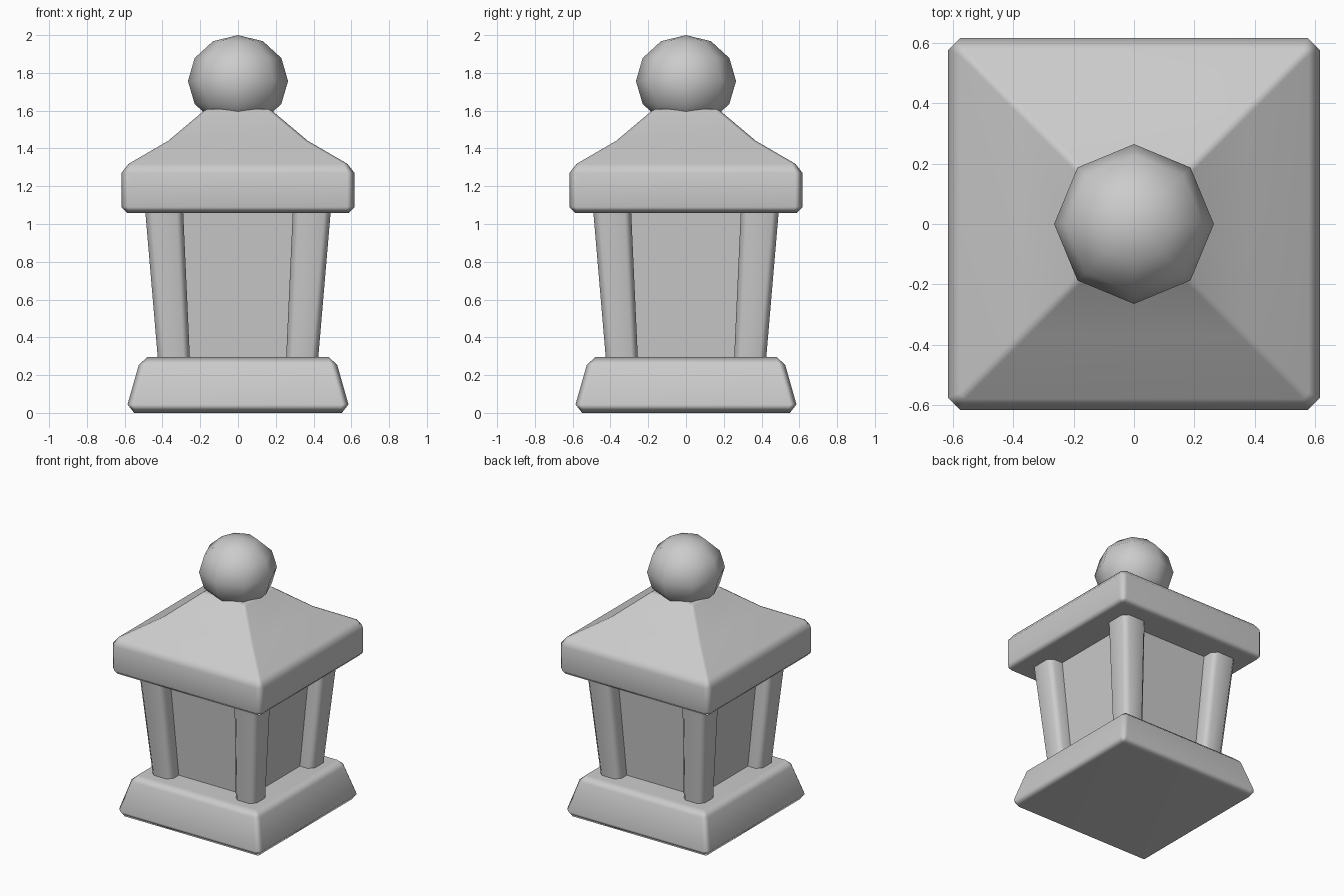
import bpy, bmesh, math

cube = bpy.data.objects.get("Cube")
if cube:
    bpy.data.objects.remove(cube, do_unlink=True)

STONE = (0.6, 0.6, 0.6, 1.0)
stone = bpy.data.materials.new("grey_stone")
stone.use_nodes = True
stone.diffuse_color = STONE
stone.node_tree.nodes["Principled BSDF"].inputs["Base Color"].default_value = STONE


def finish(bm, name, angle=None):
    """Turn a bmesh into a smooth-shaded stone part."""
    bmesh.ops.recalc_face_normals(bm, faces=bm.faces)
    mesh = bpy.data.meshes.new(name)
    bm.to_mesh(mesh)
    bm.free()
    mesh.materials.append(stone)
    obj = bpy.data.objects.new(name, mesh)
    bpy.context.collection.objects.link(obj)
    bpy.ops.object.select_all(action="DESELECT")
    obj.select_set(True)
    bpy.context.view_layer.objects.active = obj
    if angle is None:
        bpy.ops.object.shade_smooth()
    else:
        bpy.ops.object.shade_smooth_by_angle(angle=math.radians(angle))
        weighted = obj.modifiers.new("even_shading", "WEIGHTED_NORMAL")
        weighted.keep_sharp = True
    return obj


def square_ring(bm, half, z, chamfer, centre=(0, 0)):
    """Square outline with cut corners."""
    inner = half - chamfer
    points = []
    for sx, sy in ((1, 1), (-1, 1), (-1, -1), (1, -1)):
        pair = [(sx * half, sy * inner), (sx * inner, sy * half)]
        points += pair if sx * sy > 0 else pair[::-1]
    return [bm.verts.new((centre[0] + x, centre[1] + y, z)) for x, y in points]


def loft(name, sections, angle=65):
    """Stack square outlines into one closed solid."""
    bm = bmesh.new()
    rings = [square_ring(bm, *section) for section in sections]
    for low, high in zip(rings, rings[1:]):
        for i in range(len(low)):
            j = (i + 1) % len(low)
            bm.faces.new((low[i], low[j], high[j], high[i]))
    bm.faces.new(rings[0][::-1])
    bm.faces.new(rings[-1])
    return finish(bm, name, angle)


# Sloped base slab
loft("base", [(0.55, 0.0, 0.01), (0.585, 0.045, 0.035),
              (0.525, 0.255, 0.035), (0.48, 0.295, 0.01)])

# Recessed lantern body, widening upwards
loft("body", [(0.325, 0.27, 0.005), (0.385, 1.08, 0.005)], 30)

# Four leaning corner posts
for side, sx in (("left", 1), ("right", -1)):
    for end, sy in (("front", -1), ("back", 1)):
        sections = []
        for z, inner, outer in ((0.27, 0.254, 0.423), (1.08, 0.291, 0.492)):
            mid, half = (inner + outer) / 2, (outer - inner) / 2
            sections.append((half, z, 0.035, (sx * mid, sy * mid)))
        loft(f"post_{end}_{side}", sections)

# Flared roof with a thick rim
loft("roof", [(0.585, 1.057, 0.01), (0.617, 1.09, 0.04),
              (0.617, 1.27, 0.04), (0.58, 1.318, 0.02),
              (0.37, 1.44, 0.02), (0.18, 1.6, 0.02), (0.16, 1.61, 0.01)])

# Slightly flattened ball finial
bm = bmesh.new()
bmesh.ops.create_uvsphere(bm, u_segments=8, v_segments=6, radius=0.265)
bmesh.ops.scale(bm, vec=(1, 1, 0.917), verts=bm.verts)
bmesh.ops.translate(bm, vec=(0, 0, 1.757), verts=bm.verts)
finish(bm, "ball_finial")
